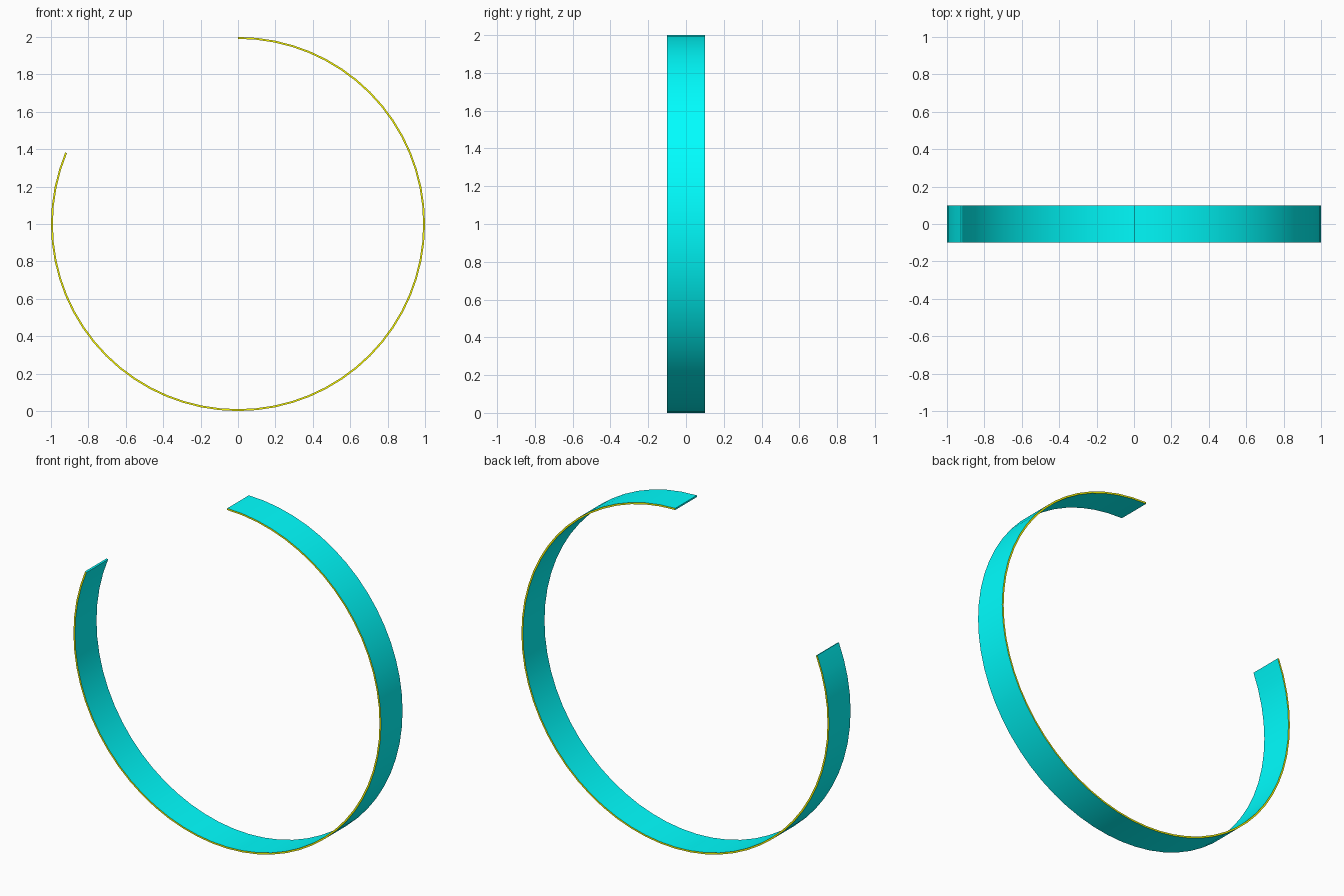
import bpy, bmesh, math

if "Cube" in bpy.data.objects:
    bpy.data.objects.remove(bpy.data.objects["Cube"])

OUTER, INNER, HALF_WIDTH = 1.0, 0.99, 0.1
STEPS = 52                       # 52 steps of a 64-sided circle
STEP = math.tau / 64


def material(name, color):
    m = bpy.data.materials.new(name)
    m.diffuse_color = color
    m.use_nodes = True
    m.node_tree.nodes["Principled BSDF"].inputs["Base Color"].default_value = m.diffuse_color
    return m


# Open band: a thin rectangle swept clockwise from the top of the circle
bm = bmesh.new()
rings = []
for i in range(STEPS + 1):
    a = math.pi / 2 - i * STEP
    section = [(OUTER, -HALF_WIDTH), (OUTER, HALF_WIDTH),
               (INNER, HALF_WIDTH), (INNER, -HALF_WIDTH)]
    rings.append([bm.verts.new((r * math.cos(a), y, 1 + r * math.sin(a)))
                  for r, y in section])

for r0, r1 in zip(rings, rings[1:]):
    for k in range(4):
        n = (k + 1) % 4
        face = bm.faces.new((r0[k], r0[n], r1[n], r1[k]))
        face.material_index = k % 2      # rims are yellow

# End caps
bm.faces.new(rings[0])
bm.faces.new(rings[-1])
bmesh.ops.recalc_face_normals(bm, faces=bm.faces)

mesh = bpy.data.meshes.new("open_band")
bm.to_mesh(mesh)
bm.free()
mesh.materials.append(material("cyan", (0, 1, 1, 1)))
mesh.materials.append(material("yellow", (1, 1, 0, 1)))

band = bpy.data.objects.new("open_band", mesh)
bpy.context.collection.objects.link(band)
bpy.context.view_layer.objects.active = band
band.select_set(True)
bpy.ops.object.shade_smooth_by_angle(angle=math.radians(30))
